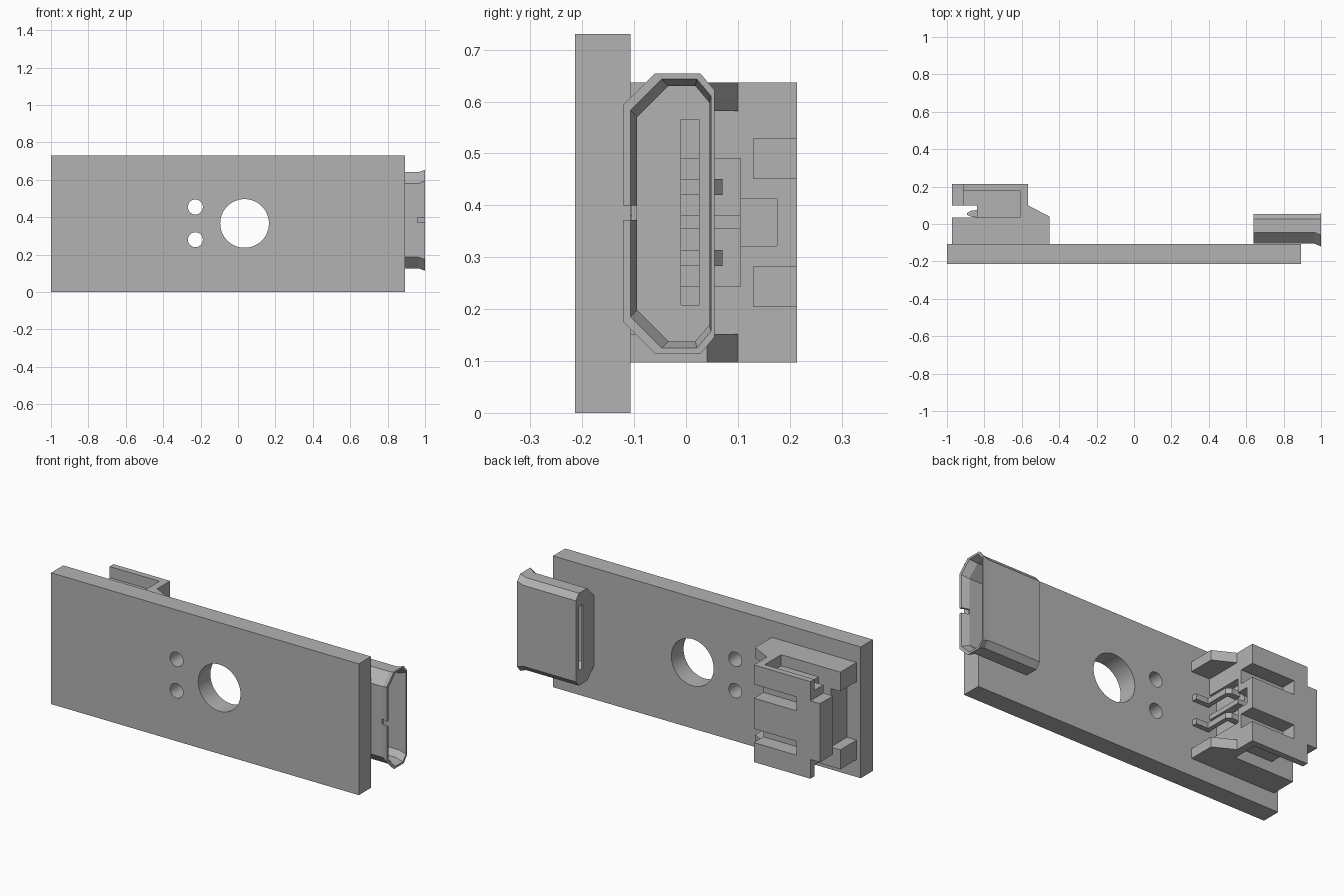
import bpy, bmesh

cube = bpy.data.objects.get("Cube")
if cube:
    bpy.data.objects.remove(cube, do_unlink=True)

grey = bpy.data.materials.new("plain grey")
grey.use_nodes = True
colour = (0.45, 0.45, 0.45, 1)
grey.diffuse_color = colour
grey.node_tree.nodes["Principled BSDF"].inputs["Base Color"].default_value = colour

MID_Z = 0.367


def finish(name, bm):
    bmesh.ops.recalc_face_normals(bm, faces=bm.faces)
    mesh = bpy.data.meshes.new(name)
    bm.to_mesh(mesh)
    bm.free()
    mesh.materials.append(grey)
    obj = bpy.data.objects.new(name, mesh)
    bpy.context.collection.objects.link(obj)
    return obj


def loft(name, rings):
    """Skin a run of matching rings and cap both ends."""
    bm = bmesh.new()
    loops = [[bm.verts.new(p) for p in ring] for ring in rings]
    n = len(loops[0])
    for a, b in zip(loops, loops[1:]):
        for i in range(n):
            j = (i + 1) % n
            bm.faces.new((a[i], a[j], b[j], b[i]))
    bm.faces.new(loops[0])
    bm.faces.new(loops[-1])
    return finish(name, bm)


def prism(name, outline, z0, z1):
    return loft(name, [[(x, y, z) for x, y in outline] for z in (z0, z1)])


def box(name, x0, x1, y0, y1, z0, z1):
    return prism(name, [(x0, y0), (x1, y0), (x1, y1), (x0, y1)], z0, z1)


def mirrored(z0, z1):
    """A height range and its reflection about the connector's middle."""
    return [(z0, z1), (2 * MID_Z - z1, 2 * MID_Z - z0)]


def drill(x, z, radius, segments):
    bpy.ops.mesh.primitive_cylinder_add(vertices=segments, radius=radius, depth=0.4,
                                        location=(x, -0.16, z), rotation=(1.5707963, 0, 0))
    return bpy.context.object


def cut(obj, cutters):
    """Subtract every cutter, then throw the cutters away."""
    for c in cutters:
        c.hide_render = True
        mod = obj.modifiers.new("cut", 'BOOLEAN')
        mod.operation = 'DIFFERENCE'
        mod.solver = 'EXACT'
        mod.object = c
    bpy.context.view_layer.update()
    graph = bpy.context.evaluated_depsgraph_get()
    mesh = bpy.data.meshes.new_from_object(obj.evaluated_get(graph))
    obj.modifiers.clear()
    obj.data = mesh
    mesh.materials.clear()
    mesh.materials.append(grey)
    mesh.polygons.foreach_set("material_index", [0] * len(mesh.polygons))
    for c in cutters:
        bpy.data.objects.remove(c, do_unlink=True)


# Circuit board with one large and two small holes
board = box("circuit_board", -1, 0.893, -0.214, -0.107, 0, 0.73)
cut(board, [drill(0.035, 0.367, 0.13, 64), drill(-0.228, 0.455, 0.04, 32),
            drill(-0.228, 0.28, 0.04, 32)])
bpy.ops.object.select_all(action='DESELECT')
board.select_set(True)
bpy.context.view_layer.objects.active = board
bpy.ops.object.shade_smooth_by_angle()


# Plug shell: a hollow eight-sided tube with a flared mouth
def shell_ring(x, front, back, half):
    big, small = 0.06, 0.027
    mid = 0.384
    upper = [(front, half - big), (front + big, half), (back - small, half), (back, half - small - 0.005)]
    pts = [(x, y, mid + h) for y, h in upper]
    return pts + [(x, y, mid - h) for y, h in reversed(upper)]


shell = loft("plug_shell", [
    shell_ring(0.652, -0.094, 0.045, 0.246),
    shell_ring(0.96, -0.094, 0.045, 0.246),
    shell_ring(1.0, -0.107, 0.048, 0.259),
    shell_ring(1.0, -0.12, 0.055, 0.27),
    shell_ring(0.965, -0.105, 0.054, 0.257),
    shell_ring(0.64, -0.105, 0.054, 0.257),
])
cut(shell, [box("end_slot", 0.6, 0.7, -0.01, 0.025, 0.208, 0.565),
            box("mouth_notch", 0.96, 1.1, -0.2, -0.06, 0.372, 0.4)])

# Socket housing, carved out of a block
housing = box("socket_housing", -0.974, -0.567, -0.107, 0.214, 0.097, 0.637)
cutters = [
    box("mouth", -1.1, -0.84, 0.035, 0.1, 0, 0.8),
    box("floor_front", -1.1, -0.915, -0.2, 0.06, 0.205, 0.53),
    box("rear_window", -0.64, -0.5, 0.105, 0.175, 0.322, 0.412),
]
for z0, z1 in mirrored(0.575, 0.7):
    cutters.append(box("side_pocket", -0.915, -0.61, 0.035, 0.18, z0, z1))
for z0, z1 in mirrored(0.53, 0.7):
    cutters.append(box("lip_corner", -1.1, -0.915, 0.08, 0.3, z0, z1))
for z0, z1 in mirrored(0.452, 0.529):
    cutters.append(box("top_slot", -0.83, -0.5, 0.13, 0.3, z0, z1))
for z0, z1 in mirrored(0.38, 0.49):
    cutters.append(box("rear_recess", -0.61, -0.5, -0.2, 0.105, z0, z1))
cut(housing, cutters)

# Sloping side wings, pins and solder leads, one pair of each
wing = [(-0.567, -0.107), (-0.453, -0.107), (-0.453, 0.04), (-0.567, 0.1)]
lead = [(-0.61, 0.07), (-0.56, 0.07), (-0.535, 0.05), (-0.535, -0.08),
        (-0.46, -0.08), (-0.46, -0.107), (-0.56, -0.107), (-0.56, 0.035), (-0.61, 0.035)]
pin = [(-0.84, 0.035), (-0.84, 0.075), (-0.875, 0.07), (-0.893, 0.058), (-0.893, 0.05), (-0.875, 0.04)]
for side, span in zip(("upper", "lower"), mirrored(0.582, 0.637)):
    prism(side + "_wing", wing, *span)
for side, span in zip(("upper", "lower"), mirrored(0.42, 0.451)):
    prism(side + "_lead", lead, *span)
    prism(side + "_pin", pin, *span)
